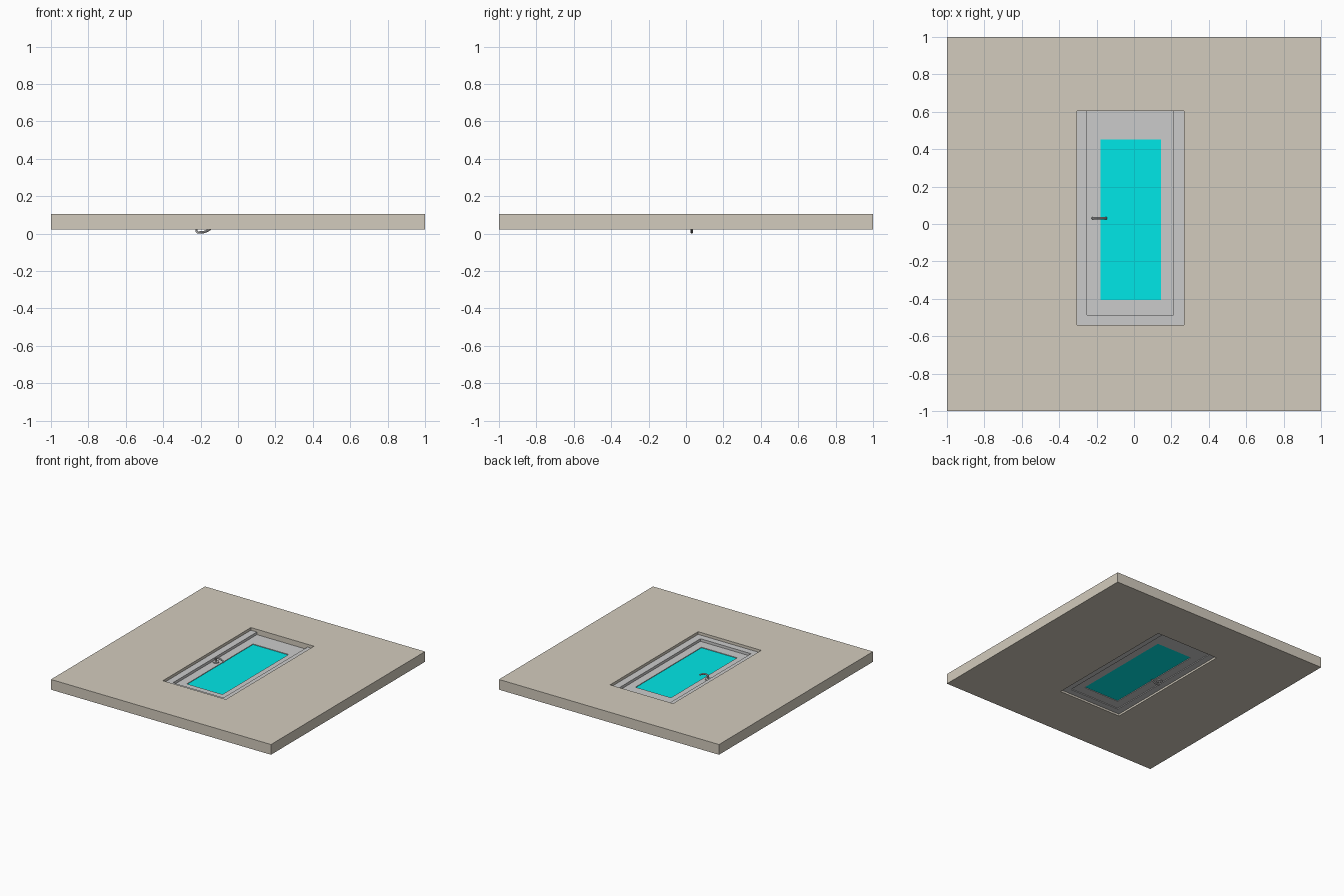
import bpy, bmesh, math

if "Cube" in bpy.data.objects:
    bpy.data.objects.remove(bpy.data.objects["Cube"])

MID = 0.0525          # middle plane of the door leaf
HX, HY = -0.222, 0.031  # handle spindle position


def material(name, rgb):
    m = bpy.data.materials.new(name)
    m.diffuse_color = (*rgb, 1)
    m.use_nodes = True
    m.node_tree.nodes["Principled BSDF"].inputs["Base Color"].default_value = m.diffuse_color
    return m


def add_object(name, bm, mat=None):
    bmesh.ops.recalc_face_normals(bm, faces=bm.faces[:])
    me = bpy.data.meshes.new(name)
    bm.to_mesh(me)
    bm.free()
    ob = bpy.data.objects.new(name, me)
    bpy.context.collection.objects.link(ob)
    if mat:
        me.materials.append(mat)
    return ob


def extrude_up(bm, faces, height):
    new = bmesh.ops.extrude_face_region(bm, geom=faces)["geom"]
    verts = [g for g in new if isinstance(g, bmesh.types.BMVert)]
    bmesh.ops.translate(bm, verts=verts, vec=(0, 0, height))


def corners(r):
    x0, x1, y0, y1 = r
    return [(x0, y0), (x1, y0), (x1, y1), (x0, y1)]


def plate(name, outline, z0, z1, mat=None):
    bm = bmesh.new()
    f = bm.faces.new([bm.verts.new((x, y, z0)) for x, y in outline])
    extrude_up(bm, [f], z1 - z0)
    return add_object(name, bm, mat)


def ring(name, outer, inner, z0, z1, mat=None):
    bm = bmesh.new()
    o, i = [[bm.verts.new((x, y, z0)) for x, y in corners(r)] for r in (outer, inner)]
    faces = [bm.faces.new((o[k], o[(k + 1) % 4], i[(k + 1) % 4], i[k])) for k in range(4)]
    extrude_up(bm, faces, z1 - z0)
    return add_object(name, bm, mat)


wall_mat = material("plaster", (0.65, 0.60, 0.51))
glass_mat = material("cyan_glass", (0.0, 0.80, 0.80))

# Wall slab with a rectangular opening
opening = (-0.305, 0.268, -0.54, 0.603)
ring("wall", (-1, 1, -1, 1), opening, 0.021, 0.105, wall_mat)

# Three-sided door frame, open at the threshold
x0, x1, y0, y1 = opening
a, b, c = -0.25, 0.21, -0.487
plate("door_frame", [(x0, y0), (x1, y0), (x1, y1), (b, y1), (b, c), (a, c), (a, y1), (x0, y1)],
      0.037, 0.083)

# Door leaf and its glass pane
pane = (-0.18, 0.144, -0.407, 0.452)
ring("door_leaf", (a, b, c, y1), pane, MID - 0.009, MID + 0.009)
plate("glass_pane", corners(pane), MID - 0.004, MID + 0.004, glass_mat)

# Rose and curved lever on each face of the door
for side, s in (("upper", 1), ("lower", -1)):
    bpy.ops.mesh.primitive_cylinder_add(vertices=32, radius=0.024, depth=0.008,
                                        location=(HX, HY, MID + s * 0.012))
    bpy.context.object.name = side + "_handle_rose"
    bpy.ops.object.shade_smooth_by_angle()

    cu = bpy.data.curves.new(side + "_lever", "CURVE")
    cu.dimensions = "3D"
    cu.bevel_depth = 0.0065
    cu.bevel_resolution = 3
    cu.use_fill_caps = True
    path = [(HX, 0.009), (HX, 0.040), (HX + 0.006, 0.046), (-0.195, 0.046),
            (-0.178, 0.043), (-0.162, 0.036), (-0.147, 0.026)]
    sp = cu.splines.new("POLY")
    sp.points.add(len(path) - 1)
    for p, (x, h) in zip(sp.points, path):
        p.co = (x, HY, MID + s * h, 1)
    ob = bpy.data.objects.new(side + "_handle_lever", cu)
    bpy.context.collection.objects.link(ob)
    bpy.ops.object.select_all(action="DESELECT")
    ob.select_set(True)
    bpy.context.view_layer.objects.active = ob
    bpy.ops.object.convert(target="MESH")
    bpy.ops.object.shade_smooth_by_angle()
